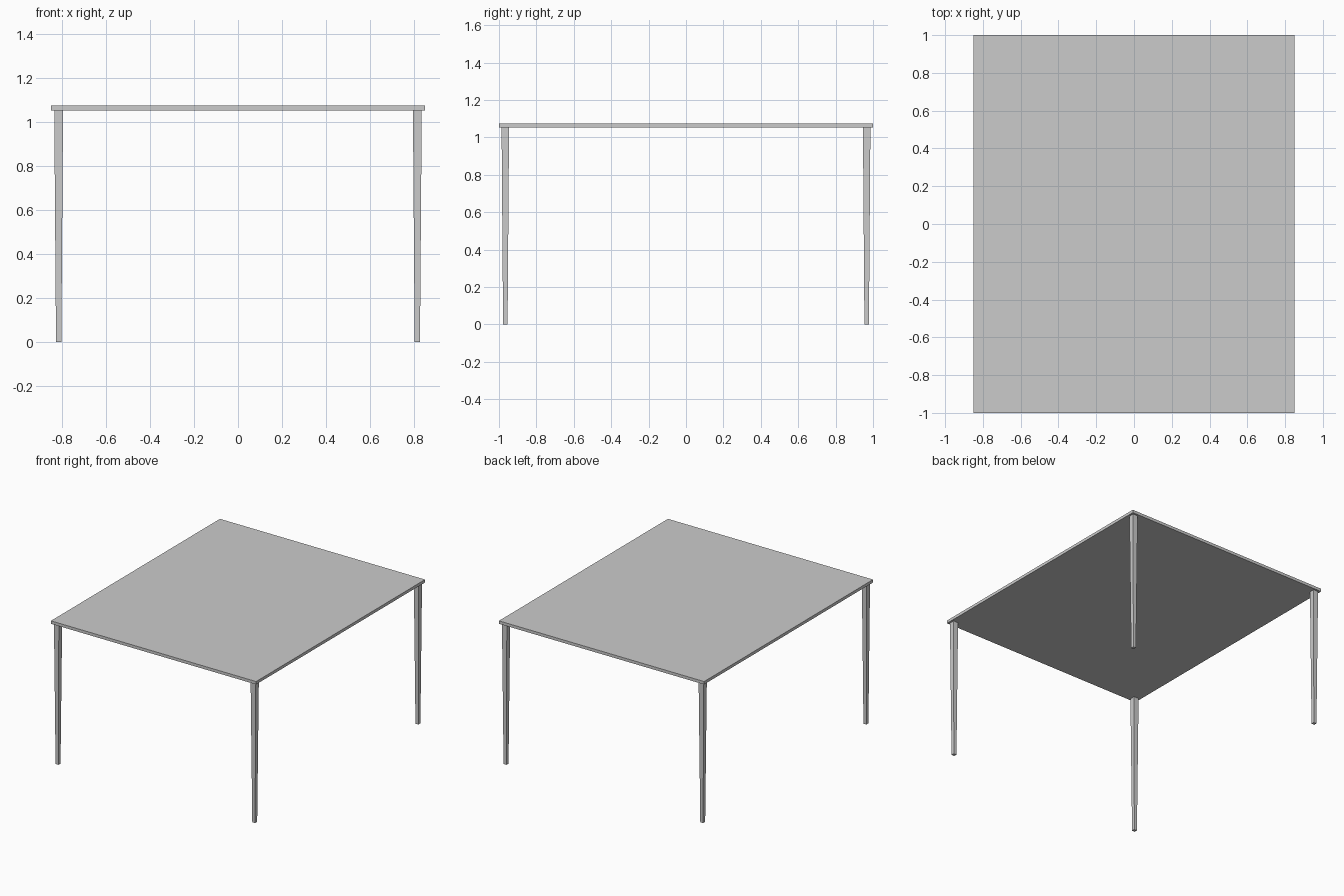
import bpy
import bmesh

if "Cube" in bpy.data.objects:
    bpy.data.objects.remove(bpy.data.objects["Cube"])

TOP_Z = 1.075
SLAB = 0.022
LEG_X, LEG_Y = 0.815, 0.966
LEG_TOP, LEG_FOOT = 0.020, 0.012  # half widths


def box_object(name, centre, size, foot_scale=1.0):
    """Box whose lower face can be scaled to make a taper."""
    mesh = bpy.data.meshes.new(name)
    bm = bmesh.new()
    bmesh.ops.create_cube(bm, size=1.0)
    for v in bm.verts:
        k = foot_scale if v.co.z < 0 else 1.0
        v.co.x = centre[0] + v.co.x * size[0] * k
        v.co.y = centre[1] + v.co.y * size[1] * k
        v.co.z = centre[2] + v.co.z * size[2]
    bm.to_mesh(mesh)
    bm.free()
    obj = bpy.data.objects.new(name, mesh)
    bpy.context.collection.objects.link(obj)
    return obj


# Thin rectangular table top
box_object("table_top", (0, 0, TOP_Z - SLAB / 2), (1.70, 2.0, SLAB))

# Four square legs, tapering evenly to the floor
leg_height = TOP_Z - SLAB
for y_name, sy in (("front", -1), ("back", 1)):
    for x_name, sx in (("left", -1), ("right", 1)):
        box_object(f"{y_name}_{x_name}_leg",
                   (sx * LEG_X, sy * LEG_Y, leg_height / 2),
                   (LEG_TOP * 2, LEG_TOP * 2, leg_height),
                   LEG_FOOT / LEG_TOP)
